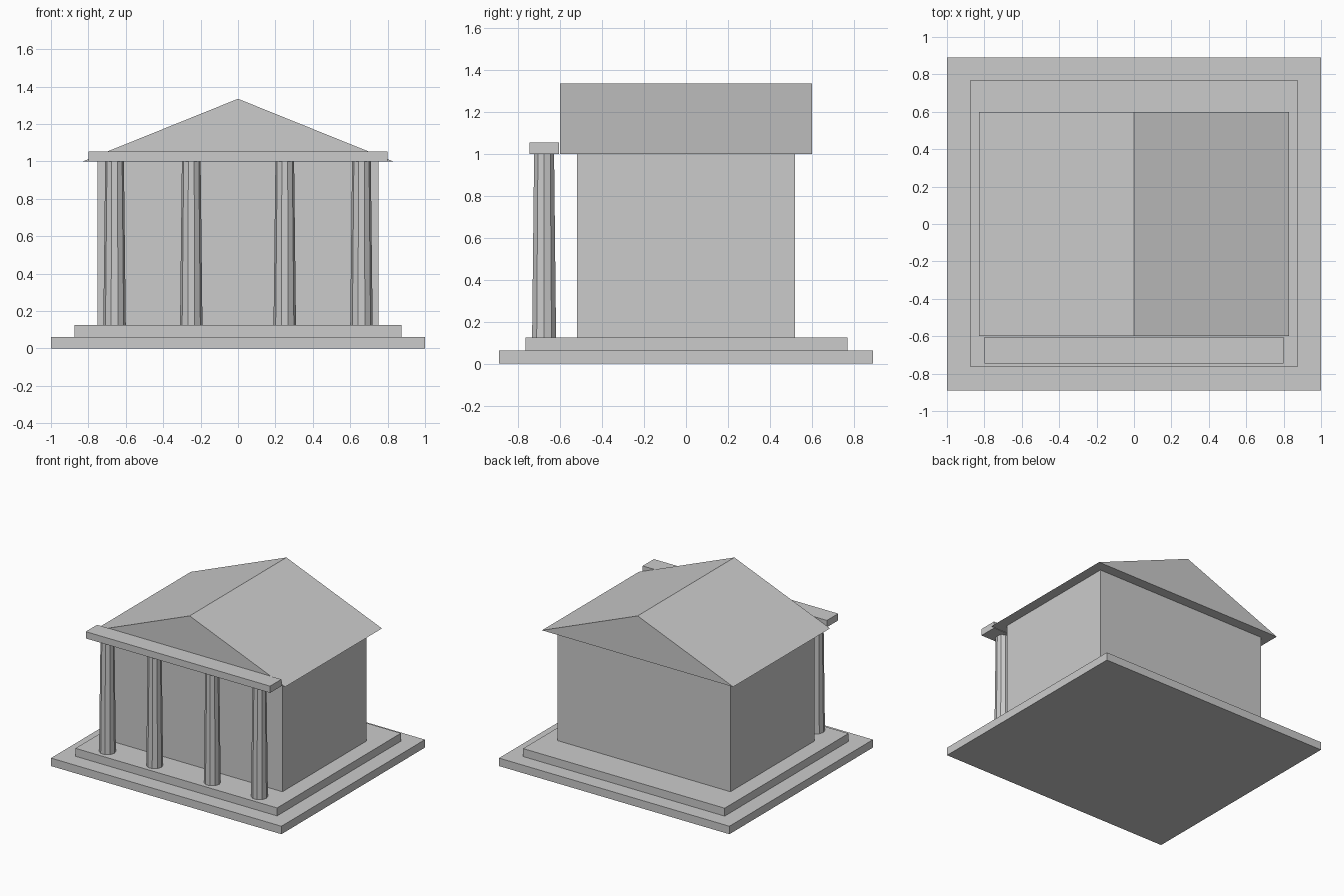
import bpy
import bmesh
import math

cube = bpy.data.objects.get("Cube")
if cube:
    bpy.data.objects.remove(cube, do_unlink=True)

stone = bpy.data.materials.new("grey_stone")
stone.use_nodes = True
stone.diffuse_color = (0.6, 0.6, 0.6, 1)
stone.node_tree.nodes["Principled BSDF"].inputs["Base Color"].default_value = (0.6, 0.6, 0.6, 1)


def finish(name, bm):
    """Turn a bmesh into a flat-shaded stone object."""
    bmesh.ops.recalc_face_normals(bm, faces=bm.faces)
    mesh = bpy.data.meshes.new(name)
    bm.to_mesh(mesh)
    bm.free()
    mesh.materials.append(stone)
    obj = bpy.data.objects.new(name, mesh)
    bpy.context.collection.objects.link(obj)
    return obj


def prism(name, outline, y0, y1):
    """Extrude an x-z outline along y."""
    bm = bmesh.new()
    face = bm.faces.new([bm.verts.new((x, y0, z)) for x, z in outline])
    side = bmesh.ops.extrude_face_region(bm, geom=[face])["geom"]
    verts = [v for v in side if isinstance(v, bmesh.types.BMVert)]
    bmesh.ops.translate(bm, verts=verts, vec=(0, y1 - y0, 0))
    return finish(name, bm)


def block(name, half_x, y0, y1, z0, z1):
    outline = [(-half_x, z0), (half_x, z0), (half_x, z1), (-half_x, z1)]
    return prism(name, outline, y0, y1)


def column(name, x):
    """Ten-sided tapered shaft with a corner on the x axis."""
    bottom, top = 0.125, 1.0
    bm = bmesh.new()
    bmesh.ops.create_cone(bm, cap_ends=True, segments=10, radius1=0.06,
                          radius2=0.05, depth=top - bottom)
    # Put a corner exactly on the x axis, whatever the starting angle
    first = next(iter(bm.verts)).co
    turn = -math.atan2(first.y, first.x)
    for v in bm.verts:
        c, s = math.cos(turn), math.sin(turn)
        v.co.x, v.co.y = v.co.x * c - v.co.y * s, v.co.x * s + v.co.y * c
    obj = finish(name, bm)
    obj.location = (x, -0.676, (bottom + top) / 2)


# Stepped base
block("lower_step", 1.0, -0.89, 0.89, 0, 0.0625)
block("upper_step", 0.875, -0.765, 0.77, 0.0625, 0.125)

# Hall and gabled roof
block("hall", 0.75, -0.52, 0.52, 0.125, 1.0)
prism("roof", [(-0.83, 1.0), (0.83, 1.0), (0, 1.335)], -0.6, 0.6)

# Colonnade and the beam it carries
for side, sign in (("right", -1), ("left", 1)):
    column(f"{side}_inner_column", sign * 0.25)
    column(f"{side}_outer_column", sign * 0.66)
block("front_beam", 0.8, -0.745, -0.605, 1.0, 1.053)
